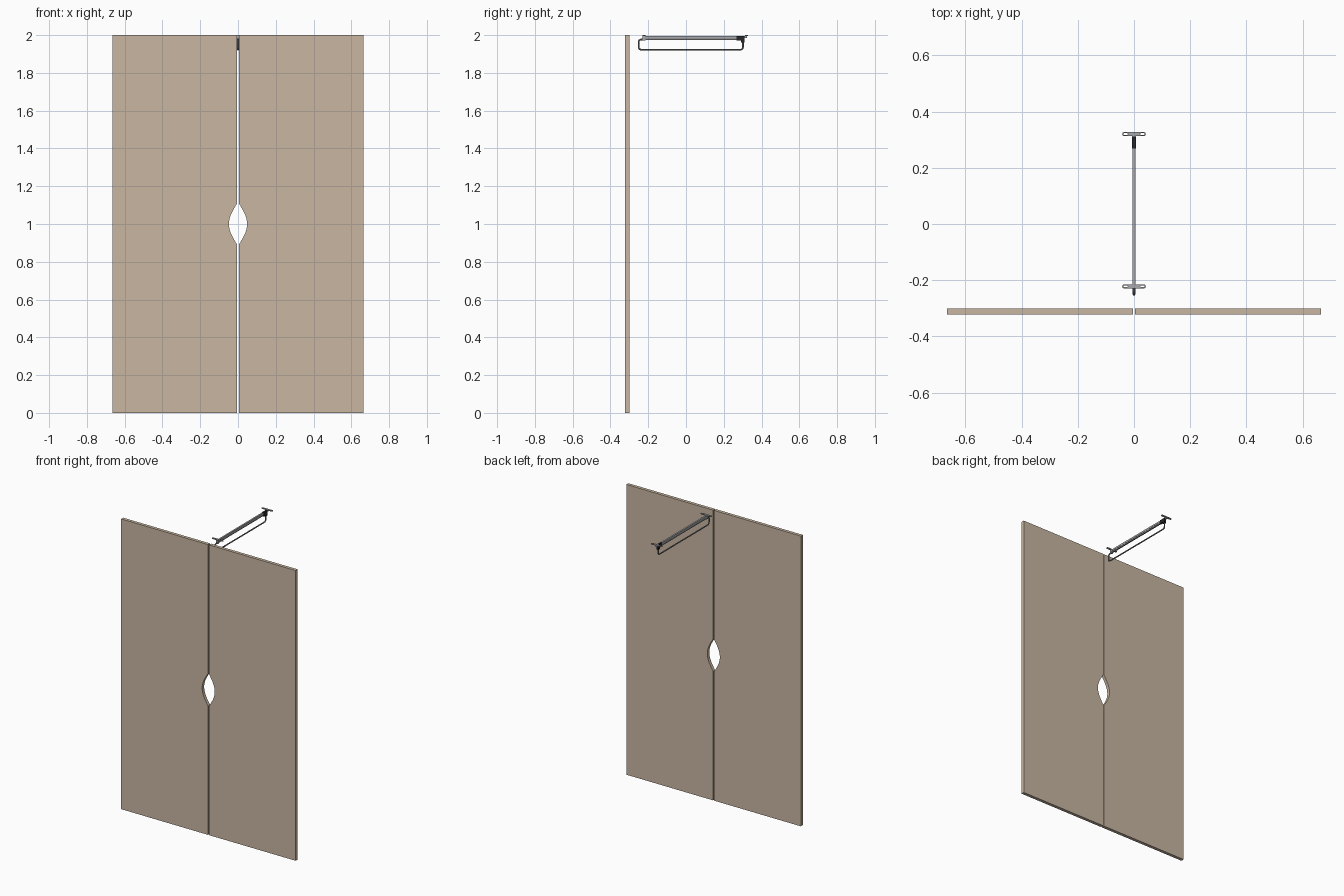
import bpy, bmesh, math
from mathutils import Vector

cube = bpy.data.objects.get("Cube")
if cube:
    bpy.data.objects.remove(cube, do_unlink=True)


def material(name, r, g, b):
    m = bpy.data.materials.new(name)
    m.use_nodes = True
    m.diffuse_color = (r, g, b, 1)
    m.node_tree.nodes["Principled BSDF"].inputs["Base Color"].default_value = (r, g, b, 1)
    return m


WOOD = material("beige panel", 0.58, 0.47, 0.36)
STEEL = material("light steel", 0.40, 0.40, 0.42)
WIRE = material("grey steel", 0.20, 0.20, 0.21)
BLACK = material("black plastic", 0.02, 0.02, 0.022)


def finish(bm, name, mat):
    bmesh.ops.recalc_face_normals(bm, faces=bm.faces)
    me = bpy.data.meshes.new(name)
    bm.to_mesh(me)
    bm.free()
    me.materials.append(mat)
    ob = bpy.data.objects.new(name, me)
    bpy.context.collection.objects.link(ob)
    return ob


def box(name, mat, lo, hi):
    bm = bmesh.new()
    bmesh.ops.create_cube(bm, size=1)
    lo, hi = Vector(lo), Vector(hi)
    for v in bm.verts:
        v.co = (lo + hi) / 2 + v.co * (hi - lo)
    return finish(bm, name, mat)


def to_mesh(curve, name, mat):
    ob = bpy.data.objects.new(name, curve)
    bpy.context.collection.objects.link(ob)
    curve.materials.append(mat)
    bpy.ops.object.select_all(action='DESELECT')
    ob.select_set(True)
    bpy.context.view_layer.objects.active = ob
    bpy.ops.object.convert(target='MESH')
    bpy.ops.object.shade_smooth_by_angle()
    return ob


def add_spline(curve, points, cyclic=False):
    s = curve.splines.new('POLY')
    s.points.add(len(points) - 1)
    for p, co in zip(s.points, points):
        p.co = (*co, 1)
    s.use_cyclic_u = cyclic


def rounded(points, radius, steps=6):
    """Replace the inner corners of a path with smooth bends."""
    pts = [Vector(p) for p in points]
    out = [pts[0]]
    for a, b, c in zip(pts, pts[1:], pts[2:]):
        p, q = b + (a - b).normalized() * radius, b + (c - b).normalized() * radius
        for i in range(steps + 1):
            t = i / steps
            out.append(p * (1 - t) ** 2 + b * 2 * t * (1 - t) + q * t * t)
    return out + [pts[-1]]


# Double doors with a shared lens-shaped grip opening
GAP, WIDTH, HALF_H = 0.004, 0.665, 0.11
for side, label in ((-1, "right_door"), (1, "left_door")):
    outline = [(GAP, 0), (WIDTH, 0), (WIDTH, 2), (GAP, 2)]
    for i in range(21):
        t = 1 - i / 10
        outline.append((GAP + 0.044 * math.cos(t * math.pi / 2), 1 + HALF_H * t))
    bm = bmesh.new()
    face = bm.faces.new([bm.verts.new((side * x, -0.322, z)) for x, z in outline])
    ext = bmesh.ops.extrude_face_region(bm, geom=[face], use_keep_orig=True)
    moved = [g for g in ext["geom"] if isinstance(g, bmesh.types.BMVert)]
    bmesh.ops.translate(bm, verts=moved, vec=(0, 0.022, 0))
    finish(bm, label, WOOD)


# Mounting plates: slim rounded bars with two screw slots
def stadium(cx, half, r):
    pts = []
    for end in (1, -1):
        for i in range(9):
            a = -math.pi / 2 + math.pi * i / 8
            pts.append((cx + end * (half + r * math.cos(a)), end * r * math.sin(a), 0))
    return pts


for label, y in (("front_mounting_plate", -0.222), ("back_mounting_plate", 0.32)):
    cu = bpy.data.curves.new(label, 'CURVE')
    cu.dimensions = '2D'
    cu.fill_mode = 'BOTH'
    cu.extrude = 0.0025
    add_spline(cu, stadium(0, 0.035, 0.007), True)
    for cx in (-0.03, 0.03):
        add_spline(cu, stadium(cx, 0.005, 0.003), True)
    plate = to_mesh(cu, label, STEEL)
    plate.location = (0, y, 1.9975)

# Sliding rail: upper channel with a narrower runner beneath
box("rail_channel", STEEL, (-0.0055, -0.23, 1.983), (0.0055, 0.31, 1.995))
box("rail_runner", WIRE, (-0.004, -0.228, 1.973), (0.004, 0.30, 1.983))
box("front_rail_bracket", STEEL, (-0.007, -0.23, 1.971), (0.007, -0.215, 1.996))
box("back_rail_bracket", STEEL, (-0.005, 0.308, 1.985), (0.005, 0.324, 1.996))

# Black end housing and the clip that holds the hanger
box("end_housing", BLACK, (-0.0065, 0.268, 1.971), (0.0065, 0.311, 1.9965))
box("hanger_clip", BLACK, (-0.0055, 0.292, 1.96), (0.0055, 0.311, 1.973))

# Pull-out hanger rod bent from one wire
cu = bpy.data.curves.new("hanger_rod", 'CURVE')
cu.dimensions = '3D'
cu.bevel_depth = 0.0045
cu.bevel_resolution = 3
cu.use_fill_caps = True
path = [(0, -0.215, 1.977), (0, -0.251, 1.977), (0, -0.251, 1.923),
        (0, 0.302, 1.923), (0, 0.302, 1.968)]
add_spline(cu, rounded(path, 0.016))
to_mesh(cu, "hanger_rod", WIRE)
